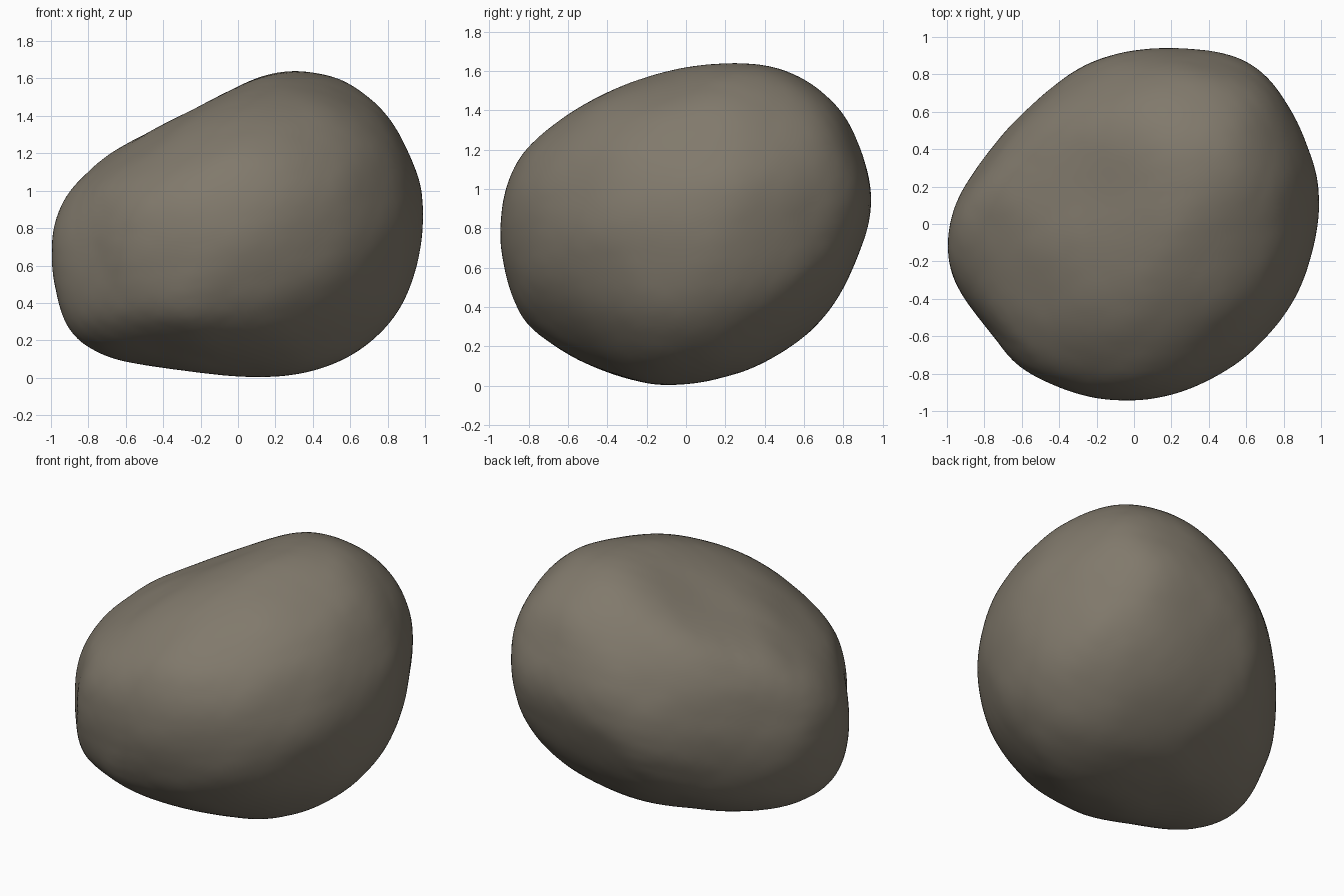
import bpy
import bmesh
import math
from mathutils import Vector, Matrix, noise

cube = bpy.data.objects.get("Cube")
if cube:
    bpy.data.objects.remove(cube, do_unlink=True)

# Boulder outlines across each pair of axes
FRONT = [(-1, .62), (-.98, .85), (-.9, 1), (-.75, 1.16), (-.5, 1.315), (-.2, 1.48),
         (.05, 1.59), (.25, 1.645), (.45, 1.63), (.65, 1.55), (.85, 1.33), (1, .95),
         (.93, .5), (.83, .32), (.65, .14), (.3, .005), (-.4, .04), (-.75, .13), (-.93, .3)]
SIDE = [(-.945, .8), (-.92, 1), (-.86, 1.15), (-.7, 1.31), (-.5, 1.44), (-.3, 1.55),
        (0, 1.62), (.3, 1.645), (.45, 1.63), (.65, 1.53), (.82, 1.35), (.945, .98),
        (.85, .57), (.68, .33), (.5, .17), (.05, .003), (-.4, .06), (-.8, .3), (-.92, .56)]
PLAN = [(-1, -.2), (-.96, .08), (-.86, .28), (-.6, .6), (-.35, .8), (-.1, .92),
        (.2, .95), (.5, .92), (.72, .79), (.85, .6), (.94, .36), (1, .08),
        (.85, -.43), (.65, -.65), (.4, -.84), (.1, -.945), (-.2, -.93), (-.48, -.85), (-.75, -.64)]
CENTRE = Vector((0, 0, .82))
X, Y, Z = Vector((1, 0, 0)), Vector((0, 1, 0)), Vector((0, 0, 1))


def refined(points):
    """Insert a rounded midpoint between neighbouring outline points."""
    result = []
    count = len(points)
    for i in range(count):
        a, b, c, d = (Vector(points[(i + k) % count]) for k in (-1, 0, 1, 2))
        result += [b, (9 * (b + c) - a - d) / 16]
    return result


def outline_limits(points, across, up, steps=24):
    """How far the outline reaches in each direction round its plane."""
    flat = [across * p.x + up * p.y - CENTRE for p in refined(points)]
    limits = []
    for i in range(steps):
        angle = math.tau * i / steps
        direction = across * math.cos(angle) + up * math.sin(angle)
        # Drop the component normal to the plane
        limits.append((direction, max(p.dot(direction) for p in flat)))
    return limits


limits = (outline_limits(FRONT, X, Z) + outline_limits(SIDE, Y, Z)
          + outline_limits(PLAN, X, Y))

# Leaning ellipsoid as the starting lump, with soft unevenness
lean = Matrix(((1, 0, 0), (.134, .935, 0), (.136, .088, .806)))
to_normal = lean.inverted().transposed()
bm = bmesh.new()
bmesh.ops.create_icosphere(bm, subdivisions=4, radius=1)
normals = [(to_normal @ v.co).normalized() for v in bm.verts]
places = []
for v, n in zip(bm.verts, normals):
    lump = noise.noise(v.co * 2.5) * .02 + noise.noise(v.co * 5) * .01
    places.append(lean @ v.co + n * lump)

# Pull the lump out to its outlines, broadly first and then more finely
for spread in (.3, .15, .08, .05):
    pulls = []
    for n in normals:
        near = [(k, math.exp((n.dot(u) - 1) / spread)) for k, (u, reach) in enumerate(limits)]
        near = [(k, w) for k, w in near if w > .01]
        total = sum(w for k, w in near) + .3
        pulls.append([(k, w / total) for k, w in near])
    for turn in range(8):
        gaps = [u * (reach - max(p.dot(u) for p in places)) for u, reach in limits]
        for i, near in enumerate(pulls):
            for k, w in near:
                places[i] = places[i] + gaps[k] * w

# Shallow hollow on the upper slope
hollow = Vector((-.2, .2, 1.5)) - CENTRE
for v, p, n in zip(bm.verts, places, normals):
    depth = .03 * math.exp(-((p - hollow).length / .3) ** 2)
    v.co = p - n * depth + CENTRE
for v in bm.verts:
    v.co.z = max(v.co.z, 0)
bmesh.ops.smooth_vert(bm, verts=bm.verts, factor=.15,
                      use_axis_x=True, use_axis_y=True, use_axis_z=True)

# Boulder object
mesh = bpy.data.meshes.new("boulder")
bm.to_mesh(mesh)
bm.free()
boulder = bpy.data.objects.new("boulder", mesh)
bpy.context.collection.objects.link(boulder)
for face in mesh.polygons:
    face.use_smooth = True
rounding = boulder.modifiers.new("rounding", "SUBSURF")
rounding.levels = rounding.render_levels = 2

# Warm grey stone
stone = bpy.data.materials.new("warm grey stone")
stone.use_nodes = True
colour = (.22, .193, .15, 1)
stone.diffuse_color = colour
stone.node_tree.nodes["Principled BSDF"].inputs["Base Color"].default_value = colour
mesh.materials.append(stone)
